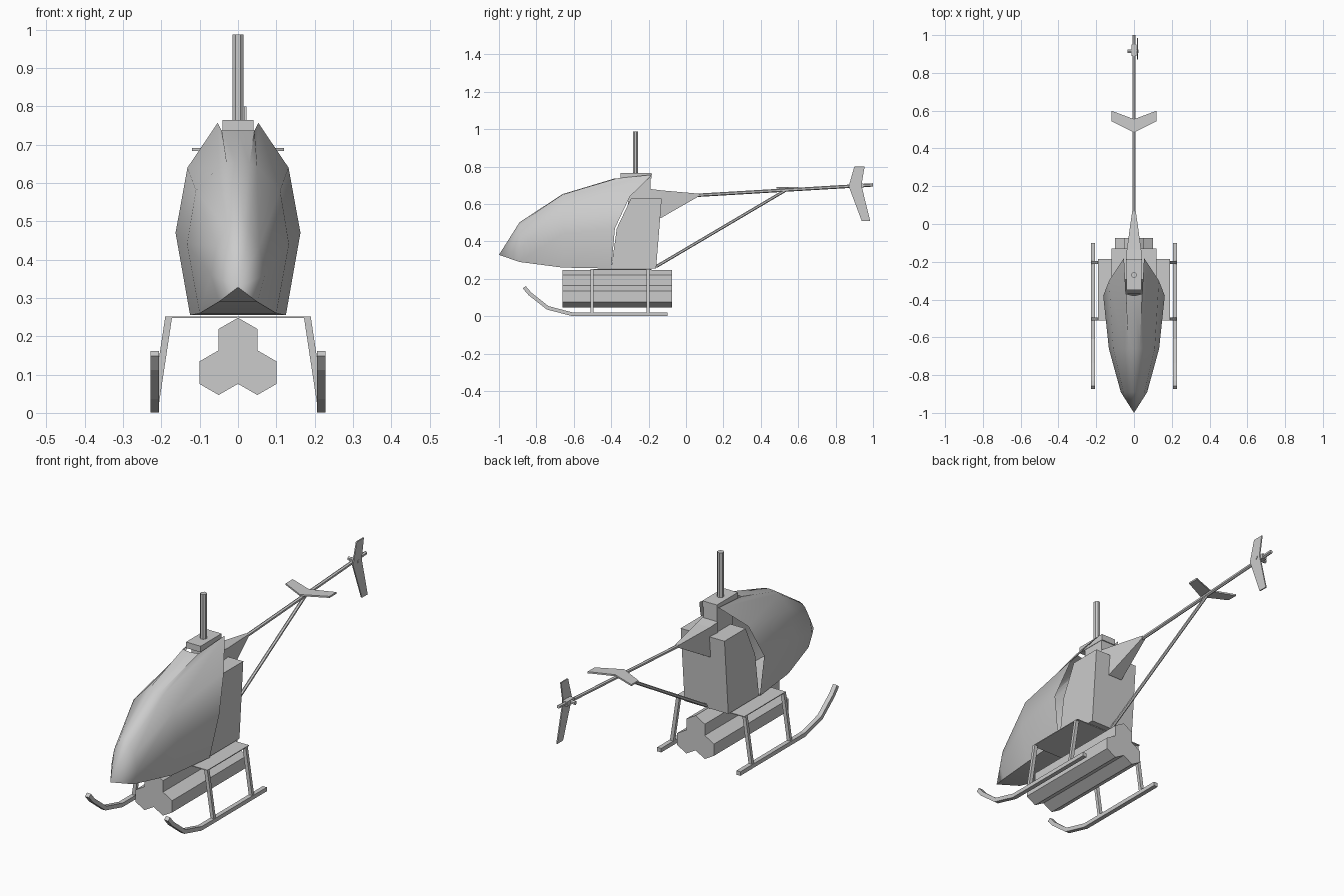
import bpy, bmesh, math
from mathutils import Vector

if "Cube" in bpy.data.objects:
    bpy.data.objects.remove(bpy.data.objects["Cube"])


def finish(name, bm, smooth=None):
    bmesh.ops.remove_doubles(bm, verts=bm.verts[:], dist=1e-5)
    bmesh.ops.recalc_face_normals(bm, faces=bm.faces[:])
    mesh = bpy.data.meshes.new(name)
    bm.to_mesh(mesh)
    bm.free()
    ob = bpy.data.objects.new(name, mesh)
    bpy.context.collection.objects.link(ob)
    if smooth:
        bpy.ops.object.select_all(action='DESELECT')
        ob.select_set(True)
        bpy.context.view_layer.objects.active = ob
        bpy.ops.object.shade_smooth_by_angle(angle=math.radians(smooth))
    return ob


def loft(name, rings, caps=True, smooth=None):
    """Skin closed rings of equal point count."""
    bm = bmesh.new()
    rows = [[bm.verts.new(p) for p in r] for r in rings]
    n = len(rows[0])
    for a, b in zip(rows, rows[1:]):
        for i in range(n):
            bm.faces.new((a[i], a[(i + 1) % n], b[(i + 1) % n], b[i]))
    if caps:
        bm.faces.new(rows[0])
        bm.faces.new(rows[-1])
    return finish(name, bm, smooth)


def side_plate(name, pts, x0, x1):
    """Extrude a (y, z) profile along x."""
    return loft(name, [[(x, y, z) for y, z in pts] for x in (x0, x1)])


def box(name, x0, x1, y0, y1, z0, z1):
    return side_plate(name, [(y0, z0), (y1, z0), (y1, z1), (y0, z1)], x0, x1)


def rod(name, a, b, r, sides=6, smooth=None):
    a, b = Vector(a), Vector(b)
    q = (b - a).to_track_quat('Z', 'Y')
    circle = [q @ Vector((r * math.cos(t), r * math.sin(t), 0))
              for t in (2 * math.pi * (i + 0.5) / sides for i in range(sides))]
    return loft(name, [[p + c for c in circle] for p in (a, b)], smooth=smooth)


# Canopy shell: half sections from the bottom edge to the top centre, mirrored
half_sections = [
    [(0, -1, .328)] * 6,
    [(.05, -.89, .29), (.07, -.89, .36), (.056, -.89, .435),
     (.03, -.89, .482), (.015, -.89, .496), (0, -.89, .502)],
    [(.10, -.66, .26), (.133, -.66, .44), (.11, -.66, .58),
     (.05, -.66, .642), (.03, -.66, .65), (0, -.66, .653)],
    [(.125, -.40, .255), (.163, -.38, .47), (.132, -.30, .64),
     (.053, -.18, .757), (.043, -.37, .737), (0, -.38, .737)],
]
rings = [s + [(-x, y, z) for x, y, z in s[-2::-1]] for s in half_sections]
loft("canopy", rings, caps=False, smooth=40)

# Engine housing behind the canopy
side_plate("engine_housing", [(-.40, .256), (-.16, .256), (-.13, .628),
                              (-.295, .628), (-.37, .47)], -.12, .12)

# Rotor column, cap and mast
box("rotor_column", -.038, .038, -.31, -.19, .60, .74)
box("rotor_cap", -.04, .04, -.35, -.185, .735, .765)
rod("rotor_mast", (0, -.27, .75), (0, -.27, .987), .0155, 8)

# Tail cone, boom and diagonal brace
loft("tail_cone", [
    [(-.043, -.19, .52), (.043, -.19, .52), (.043, -.19, .68), (-.043, -.19, .68)],
    [(-.038, -.134, .525), (.038, -.134, .525), (.038, -.134, .673), (-.038, -.134, .673)],
    [(-.009, .07, .642), (.009, .07, .642), (.009, .07, .655), (-.009, .07, .655)]])
rod("tail_boom", (0, 0, .643), (0, 1, .702), .009)
rod("tail_brace", (0, -.16, .265), (0, .53, .672), .008)

# Swept stabiliser
outline = [(-.12, .60), (0, .555), (.12, .60), (.12, .545), (0, .485), (-.12, .545)]
loft("stabiliser", [[(x, y, z) for x, y in outline] for z in (.684, .692)])

# Tail fin with its gearbox and shaft
side_plate("tail_fin", [(.90, .80), (.955, .80), (.938, .70), (.985, .508),
                        (.94, .508), (.87, .695)], .016, .022)
box("tail_gearbox", -.012, .012, .89, .95, .686, .71)
rod("tail_shaft", (-.035, .915, .698), (.024, .915, .698), .01)

# Cluster of three hexagonal tanks
for name, x, z in (("top", 0, .190), ("left", -.0505, .105), ("right", .0505, .105)):
    rod(name + "_tank", (x, -.66, z), (x, -.075, z), .0583).rotation_euler = (0, 0, 0)

# Flat mounting plate above the skids
box("mounting_plate", -.19, .19, -.51, -.185, .248, .252)

# Landing skids: square tube along a path, plus leaning legs
path = [(-.10, .011), (-.61, .011), (-.74, .045), (-.835, .12), (-.865, .155)]
pts = [Vector(p) for p in path]
for side, s in (("left", -1), ("right", 1)):
    rings = []
    for i, p in enumerate(pts):
        d = (pts[min(i + 1, len(pts) - 1)] - pts[max(i - 1, 0)]).normalized()
        n = Vector((d.y, -d.x)) * .01
        rings.append([(s * (.217 + dx), p.x + k * n.x, p.y + k * n.y)
                      for dx, k in ((-.011, -1), (.011, -1), (.011, 1), (-.011, 1))])
    loft(side + "_skid", rings)
    for place, y in (("front", -.503), ("rear", -.203)):
        loft(f"{side}_{place}_leg", [
            [(s * (x + dx), y + dy, z) for dx, dy in
             ((-.009, -.008), (.009, -.008), (.009, .008), (-.009, .008))]
            for x, z in ((.181, .25), (.217, .012))])
